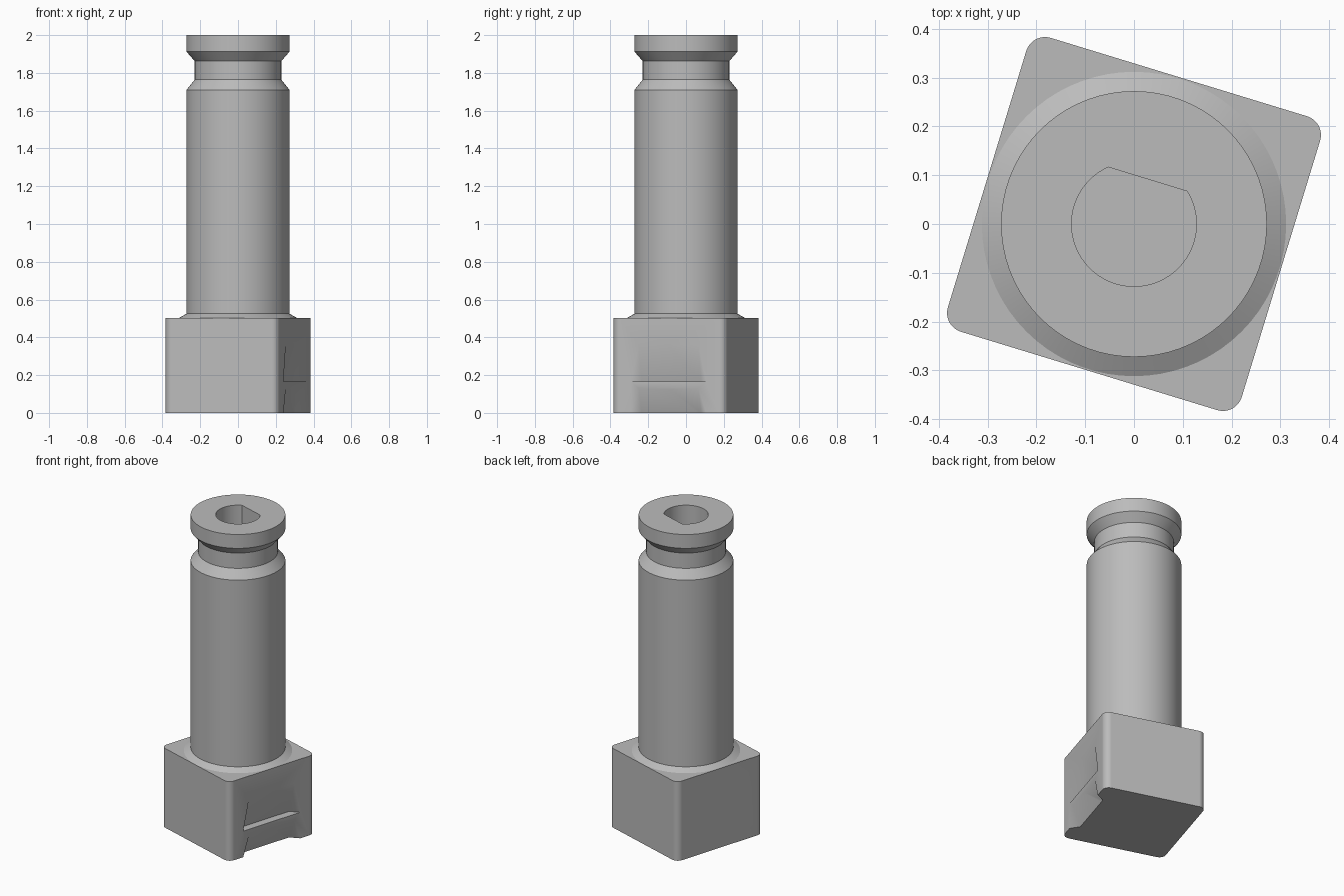
import bpy, bmesh
from math import sin, cos, pi, radians, asin
from mathutils import Matrix

if "Cube" in bpy.data.objects:
    bpy.data.objects.remove(bpy.data.objects["Cube"], do_unlink=True)

TURN = Matrix.Rotation(radians(-17), 4, 'Z')
HALF, CORNER = 0.315, 0.04
BLOCK_TOP, HEIGHT = 0.503, 2.0

grey = bpy.data.materials.new("plain_grey")
grey.use_nodes = True
grey.diffuse_color = (0.5, 0.5, 0.5, 1)
grey.node_tree.nodes["Principled BSDF"].inputs["Base Color"].default_value = (0.5, 0.5, 0.5, 1)


def make(name, bm):
    bmesh.ops.recalc_face_normals(bm, faces=bm.faces)
    mesh = bpy.data.meshes.new(name)
    bm.to_mesh(mesh)
    bm.free()
    mesh.materials.append(grey)
    obj = bpy.data.objects.new(name, mesh)
    bpy.context.collection.objects.link(obj)
    return obj


def activate(obj):
    bpy.ops.object.select_all(action='DESELECT')
    obj.select_set(True)
    bpy.context.view_layer.objects.active = obj


def prism(name, outline, z0, z1):
    """Extrude a closed outline between two heights, turned with the block."""
    bm = bmesh.new()
    face = bm.faces.new([bm.verts.new((x, y, z0)) for x, y in outline])
    ext = bmesh.ops.extrude_face_region(bm, geom=[face])["geom"]
    top = [v for v in ext if isinstance(v, bmesh.types.BMVert)]
    bmesh.ops.translate(bm, verts=top, vec=(0, 0, z1 - z0))
    bm.transform(TURN)
    return make(name, bm)


def wedge(name, z0, z1, depth, side):
    """Sloping pocket: deepest at z0, running out to the surface at z1."""
    bm = bmesh.new()
    inner, flare = 0.165, 0.86 * depth
    for s in (-1, 1):
        bm.verts.new((HALF - depth, s * inner, z0))
        bm.verts.new((HALF + depth, s * (inner + 2 * flare), z0))
        bm.verts.new((HALF + depth, s * inner, 2 * z1 - z0))
    bmesh.ops.convex_hull(bm, input=bm.verts)
    bm.transform(TURN @ Matrix.Rotation(pi * side, 4, 'Z'))
    return make(name, bm)


def cut(obj, cutter):
    cutter.hide_render = True
    mod = obj.modifiers.new("cut", 'BOOLEAN')
    mod.object, mod.operation, mod.solver = cutter, 'DIFFERENCE', 'EXACT'
    activate(obj)
    bpy.ops.object.modifier_apply(modifier=mod.name)
    bpy.data.objects.remove(cutter, do_unlink=True)


def smooth(obj, degrees):
    activate(obj)
    bpy.ops.object.shade_smooth_by_angle(angle=radians(degrees))


# Square base block with rounded upright corners
outline = []
for q in range(4):
    mid = pi / 4 + q * pi / 2
    cx = (HALF - CORNER) * (1 if cos(mid) > 0 else -1)
    cy = (HALF - CORNER) * (1 if sin(mid) > 0 else -1)
    for i in range(9):
        a = q * pi / 2 + i * pi / 16
        outline.append((cx + CORNER * cos(a), cy + CORNER * sin(a)))
block = prism("base_block", outline, 0, BLOCK_TOP)

# Two stacked grip pockets on each of two opposite sides
for side in (0, 1):
    cut(block, wedge("upper_pocket_cutter", 0.165, 0.36, 0.05, side))
    cut(block, wedge("lower_pocket_cutter", -0.02, 0.13, 0.0575, side))
smooth(block, 52)
weighted = block.modifiers.new("even_normals", 'WEIGHTED_NORMAL')
weighted.keep_sharp = True

# Round shaft with base flare, neck groove and head
profile = [(0.312, BLOCK_TOP - 0.01), (0.312, BLOCK_TOP), (0.2725, 0.525), (0.2725, 1.71),
           (0.229, 1.765), (0.229, 1.862), (0.2725, 1.912), (0.2725, HEIGHT)]
SIDES = 72
bm = bmesh.new()
rings = [[bm.verts.new((r * cos(2 * pi * i / SIDES), r * sin(2 * pi * i / SIDES), z))
          for i in range(SIDES)] for r, z in profile]
for low, high in zip(rings, rings[1:]):
    for i in range(SIDES):
        j = (i + 1) % SIDES
        bm.faces.new((low[i], low[j], high[j], high[i]))
bm.faces.new(rings[0])
bm.faces.new(rings[-1])
shaft = make("shaft", bm)

# D-shaped socket in the top of the shaft
BORE, FLAT = 0.128, 0.096
start = asin(FLAT / BORE)
sweep = pi + 2 * start
socket = [(BORE * cos(start - sweep * i / 48), BORE * sin(start - sweep * i / 48)) for i in range(49)]
cut(shaft, prism("socket_cutter", socket, HEIGHT - 0.6, HEIGHT + 0.1))
smooth(shaft, 25)
